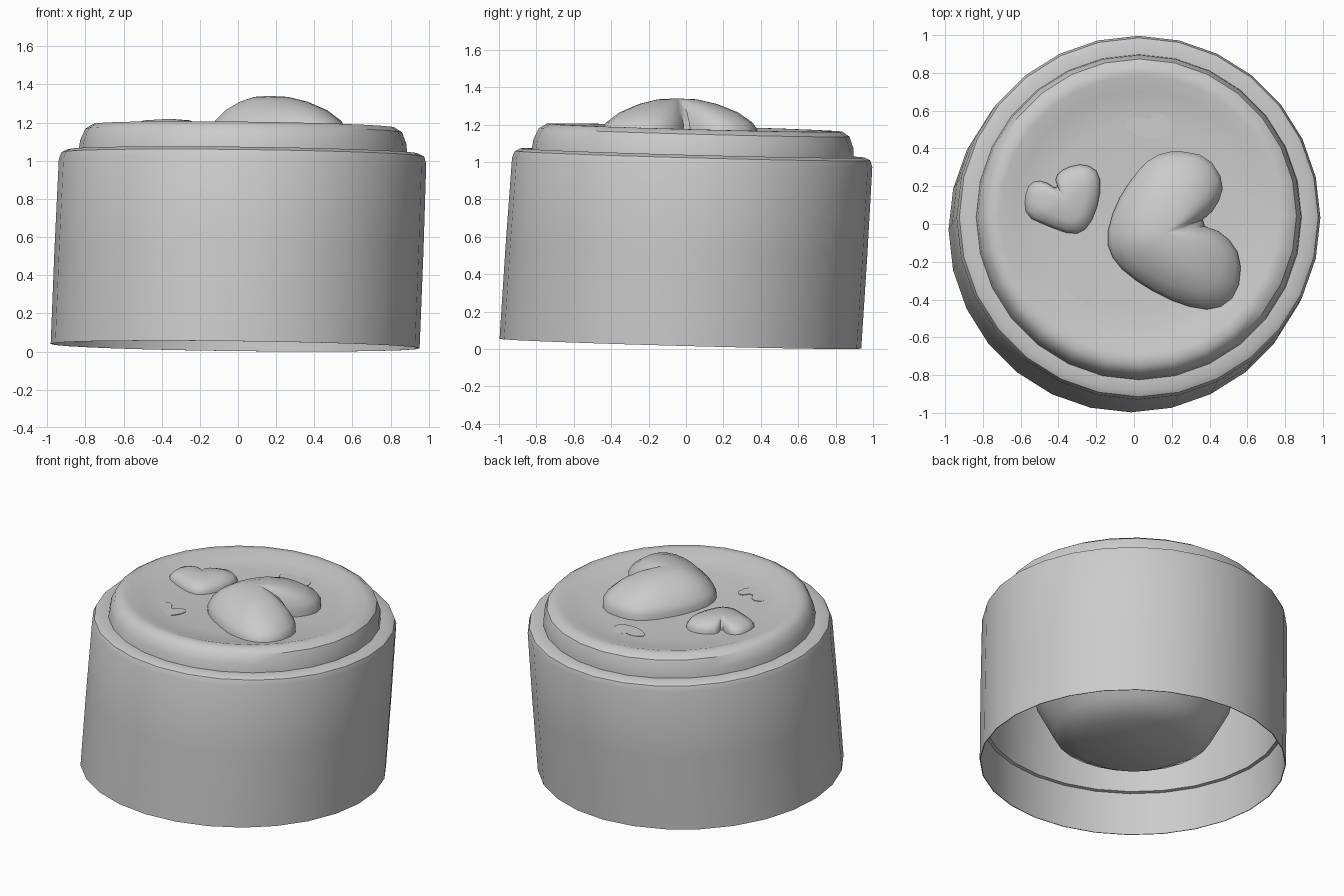
import bpy, bmesh, math
from mathutils import Matrix, Vector

cube = bpy.data.objects.get("Cube")
if cube:
    bpy.data.objects.remove(cube, do_unlink=True)

grey = bpy.data.materials.new("plain grey")
grey.use_nodes = True
grey.diffuse_color = (0.6, 0.6, 0.6, 1)
grey.node_tree.nodes["Principled BSDF"].inputs["Base Color"].default_value = (0.6, 0.6, 0.6, 1)

# The whole tin leans slightly to the back and left
LEAN = Matrix(((1, 0, 0.04, -0.015),
               (0, 1, 0.065, -0.03),
               (-0.012, -0.027, 1, 0.0285),
               (0, 0, 0, 1)))
SIDES = 28


def finish(name, bm, angle=35):
    bmesh.ops.recalc_face_normals(bm, faces=bm.faces)
    mesh = bpy.data.meshes.new(name)
    bm.to_mesh(mesh)
    bm.free()
    obj = bpy.data.objects.new(name, mesh)
    mesh.materials.append(grey)
    bpy.context.collection.objects.link(obj)
    bpy.ops.object.select_all(action='DESELECT')
    obj.select_set(True)
    bpy.context.view_layer.objects.active = obj
    bpy.ops.object.shade_smooth_by_angle(angle=math.radians(angle))
    return obj


def bridge(bm, rings):
    for a, b in zip(rings, rings[1:]):
        n = len(a)
        for i in range(n):
            j = (i + 1) % n
            bm.faces.new((a[i], a[j], b[j], b[i]))


def cap(bm, ring, point):
    tip = bm.verts.new(point)
    for i in range(len(ring)):
        bm.faces.new((ring[i], ring[(i + 1) % len(ring)], tip))


def turned(name, profile, tip=None):
    """Spin a (radius, height) profile about the leaning axis."""
    bm = bmesh.new()
    turns = [math.tau * i / SIDES for i in range(SIDES)]
    rings = [[bm.verts.new(LEAN @ Vector((r * math.cos(t), r * math.sin(t), z)))
              for t in turns] for r, z in profile]
    bridge(bm, rings)
    if tip is not None:
        cap(bm, rings[-1], LEAN @ Vector((0, 0, tip)))
    return finish(name, bm)


def rounded(outline):
    """Cut the corners of a closed outline once."""
    pts = [Vector(p) for p in outline]
    out = []
    for a, b in zip(pts, pts[1:] + pts[:1]):
        out += [a.lerp(b, 0.25), a.lerp(b, 0.75)]
    return out


def mound(name, outline, centre, layers, top):
    """Stack shrinking copies of an outline into a dome."""
    bm = bmesh.new()
    c = Vector(centre)
    rings = []
    for scale, z in layers:
        rings.append([bm.verts.new((*(c + (p - c) * scale), z)) for p in rounded(outline)])
    bridge(bm, rings)
    cap(bm, rings[-1], (*c, top))
    return finish(name, bm, 50)


# Body: thin open wall with a rounded shoulder
turned("body", [(0.84, 0.98), (0.935, 0.97), (0.94, 0.29), (0.96, 0.285), (0.962, 0),
                (0.967, 0), (0.967, 0.5), (0.963, 0.97), (0.95, 1.005),
                (0.92, 1.02), (0.84, 1.015)])

# Inner bowl, seen through the open bottom
turned("inner_bowl", [(0.84, 0.98), (0.72, 0.85), (0.67, 0.65), (0.62, 0.42),
                      (0.5, 0.2), (0.35, 0.12)], 0.1)

# Lid with a raised rim and a shallow dish
turned("lid", [(0.84, 0.99), (0.862, 1.01), (0.855, 1.07), (0.83, 1.13), (0.79, 1.155),
               (0.74, 1.155), (0.66, 1.13), (0.5, 1.115)], 1.115)

# Hearts on the lid
mound("large_heart",
      [(.22, .39), (.39, .36), (.48, .22), (.44, .09), (.34, 0), (.48, -.05), (.57, -.18),
       (.55, -.37), (.43, -.46), (.25, -.43), (.05, -.33), (-.1, -.21), (-.15, -.08),
       (-.1, .1), (0, .26), (.1, .36)],
      (.16, -.05),
      [(1, 1.11), (1, 1.17), (.94, 1.21), (.76, 1.265), (.5, 1.31), (.25, 1.335)], 1.34)
mound("small_heart",
      [(-.36, .3), (-.26, .32), (-.18, .27), (-.18, .13), (-.24, -.02), (-.32, -.06),
       (-.46, -.01), (-.57, .04), (-.58, .14), (-.55, .22), (-.48, .23), (-.4, .18),
       (-.42, .25)],
      (-.36, .12),
      [(1, 1.11), (1, 1.16), (.9, 1.19), (.6, 1.212)], 1.22)


# Thin leaf-shaped inlays lying in the dish
def inlay(name, outline):
    bm = bmesh.new()
    rings = []
    for lift in (1.112, 1.121):
        rings.append([bm.verts.new((p.x, p.y, lift + 0.0285 - 0.012 * p.x - 0.027 * p.y))
                      for p in rounded(outline)])
    bridge(bm, rings)
    bm.faces.new(rings[-1])
    finish(name, bm)


inlay("back_inlay", [(-.06, .52), (0, .57), (.1, .55), (.08, .63), (.14, .68),
                     (.17, .58), (.2, .48), (.13, .45), (.03, .46)])
inlay("front_inlay", [(-.4, -.27), (-.32, -.26), (-.28, -.34), (-.22, -.27), (-.17, -.33),
                      (-.25, -.46), (-.3, -.51), (-.35, -.48), (-.31, -.38), (-.39, -.34)])
